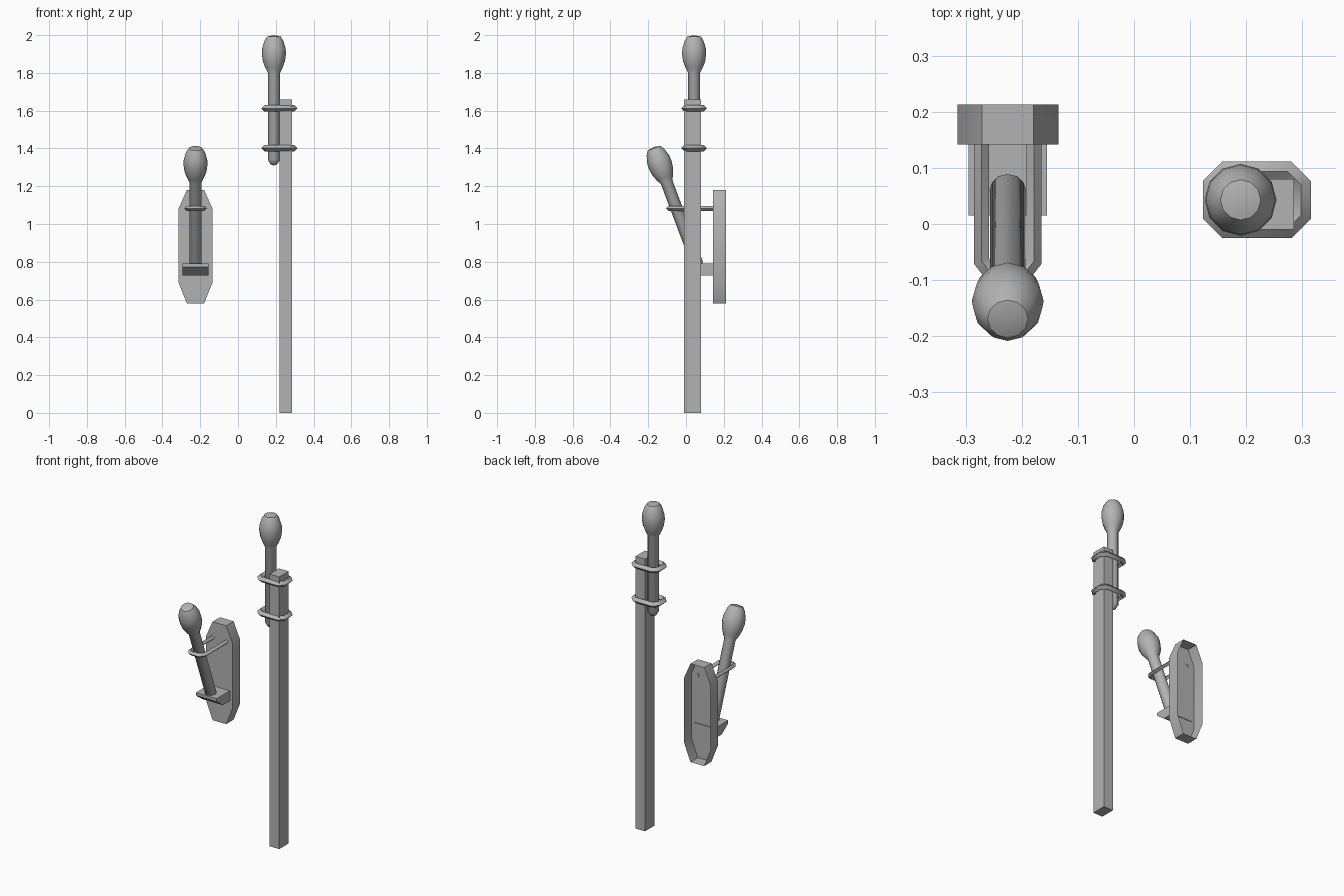
import bpy, bmesh, math
from mathutils import Matrix, Vector

cube = bpy.data.objects.get("Cube")
if cube:
    bpy.data.objects.remove(cube, do_unlink=True)

grey = bpy.data.materials.new("plain_grey")
grey.use_nodes = True
colour = (0.45, 0.45, 0.45, 1)
grey.diffuse_color = colour
grey.node_tree.nodes["Principled BSDF"].inputs["Base Color"].default_value = colour


def finish(name, bm, smooth=None, fix_normals=True):
    """Turn a bmesh into a named grey object."""
    if fix_normals:
        bmesh.ops.recalc_face_normals(bm, faces=bm.faces)
    mesh = bpy.data.meshes.new(name)
    bm.to_mesh(mesh)
    bm.free()
    mesh.materials.append(grey)
    obj = bpy.data.objects.new(name, mesh)
    bpy.context.collection.objects.link(obj)
    if smooth:
        bpy.ops.object.select_all(action='DESELECT')
        obj.select_set(True)
        bpy.context.view_layer.objects.active = obj
        bpy.ops.object.shade_smooth_by_angle(angle=math.radians(smooth))
    return obj


def prism(name, outline, direction):
    """Solid made by extruding a closed outline."""
    bm = bmesh.new()
    face = bm.faces.new([bm.verts.new(p) for p in outline])
    new = bmesh.ops.extrude_face_region(bm, geom=[face], use_keep_orig=True)
    verts = [g for g in new["geom"] if isinstance(g, bmesh.types.BMVert)]
    bmesh.ops.translate(bm, vec=direction, verts=verts)
    return finish(name, bm)


def torch(name, top, tilt):
    """Lathed torch with its tip at the given point, leaning forward."""
    profile = [(0, 0), (0.036, -0.008), (0.05, -0.03), (0.062, -0.07), (0.064, -0.1),
               (0.058, -0.14), (0.046, -0.172), (0.032, -0.2), (0.032, -0.66),
               (0.017, -0.685), (0, -0.69)]
    bm = bmesh.new()
    verts = [bm.verts.new((r, 0, z)) for r, z in profile]
    edges = [bm.edges.new(pair) for pair in zip(verts, verts[1:])]
    bmesh.ops.spin(bm, geom=verts + edges, axis=(0, 0, 1), cent=(0, 0, 0),
                   steps=12, angle=math.tau)
    bmesh.ops.remove_doubles(bm, verts=bm.verts, dist=0.0005)
    bm.transform(Matrix.Translation(top) @ Matrix.Rotation(math.radians(tilt), 4, 'X'))
    return finish(name, bm, 45)


def band(name, path, z, radius, closed):
    """Four-sided diamond bar swept along a level path with mitred corners."""
    pts = [Vector((x, y, z)) for x, y in path]
    bm = bmesh.new()
    rings = []
    for i, p in enumerate(pts):
        before = pts[i - 1] if closed or i else p
        after = pts[(i + 1) % len(pts)] if closed or i < len(pts) - 1 else p
        d1, d2 = (p - before).normalized(), (after - p).normalized()
        along = (d1 + d2).normalized()
        side = Vector((along.y, -along.x, 0))
        seg = d1 if d1.length else d2
        side *= radius / max(along.dot(seg), 0.3)
        up = Vector((0, 0, radius))
        rings.append([bm.verts.new(p + o) for o in (side, up, -side, -up)])
    for i in range(len(pts) if closed else len(pts) - 1):
        a, b = rings[i], rings[(i + 1) % len(pts)]
        for k in range(4):
            n = (k + 1) % 4
            bm.faces.new((a[k], a[n], b[n], b[k]))
    if not closed:
        bm.faces.new(rings[0])
        bm.faces.new(rings[-1])
    return finish(name, bm, 60)


# Standing torch: square post, torch and two bands
prism("post", [(0.22, -0.01, 0), (0.285, -0.01, 0), (0.285, 0.08, 0), (0.22, 0.08, 0)],
      (0, 0, 1.66))
torch("post_torch", (0.19, 0.043, 2.0), 0)
cx, cy, hx, hy, c = 0.219, 0.043, 0.079, 0.051, 0.024
loop = [(cx + x, cy + y) for x, y in (
    (hx, c - hy), (hx, hy - c), (hx - c, hy), (c - hx, hy),
    (-hx, hy - c), (-hx, c - hy), (c - hx, -hy), (hx - c, -hy))]
for label, z in (("upper", 1.612), ("lower", 1.402)):
    band(label + "_post_band", loop, z, 0.017, True)

# Wall plate: elongated octagon shell with an open back
mx = -0.225
outline = [(0.046, 0.58), (0.09, 0.69), (0.09, 1.08), (0.046, 1.18)]
outline += [(-x, z) for x, z in reversed(outline)]
bm = bmesh.new()
front = [bm.verts.new((mx + x, 0.142, z)) for x, z in outline]
back = [bm.verts.new((mx + x, 0.213, z)) for x, z in outline]
bm.faces.new(front)
for i in range(len(outline)):
    j = (i + 1) % len(outline)
    bm.faces.new((front[j], front[i], back[i], back[j]))
finish("wall_plate", bm, 30, fix_normals=False)

# Foot rest under the leaning torch, with an undercut front
side = [(0.146, 0.728), (0.146, 0.79), (0.015, 0.79), (0.015, 0.772), (0.075, 0.728)]
prism("foot_rest", [(mx - 0.07, y, z) for y, z in side], (0.14, 0, 0))

# Leaning torch and the bracket that holds it
torch("wall_torch", (mx, -0.172, 1.408), 20.5)
arm = [(0.047, 0.146), (0.047, -0.066), (0.026, -0.093)]
arm += [(-x, y) for x, y in reversed(arm)]
band("wall_bracket", [(mx + x, y) for x, y in arm], 1.083, 0.0135, False)
